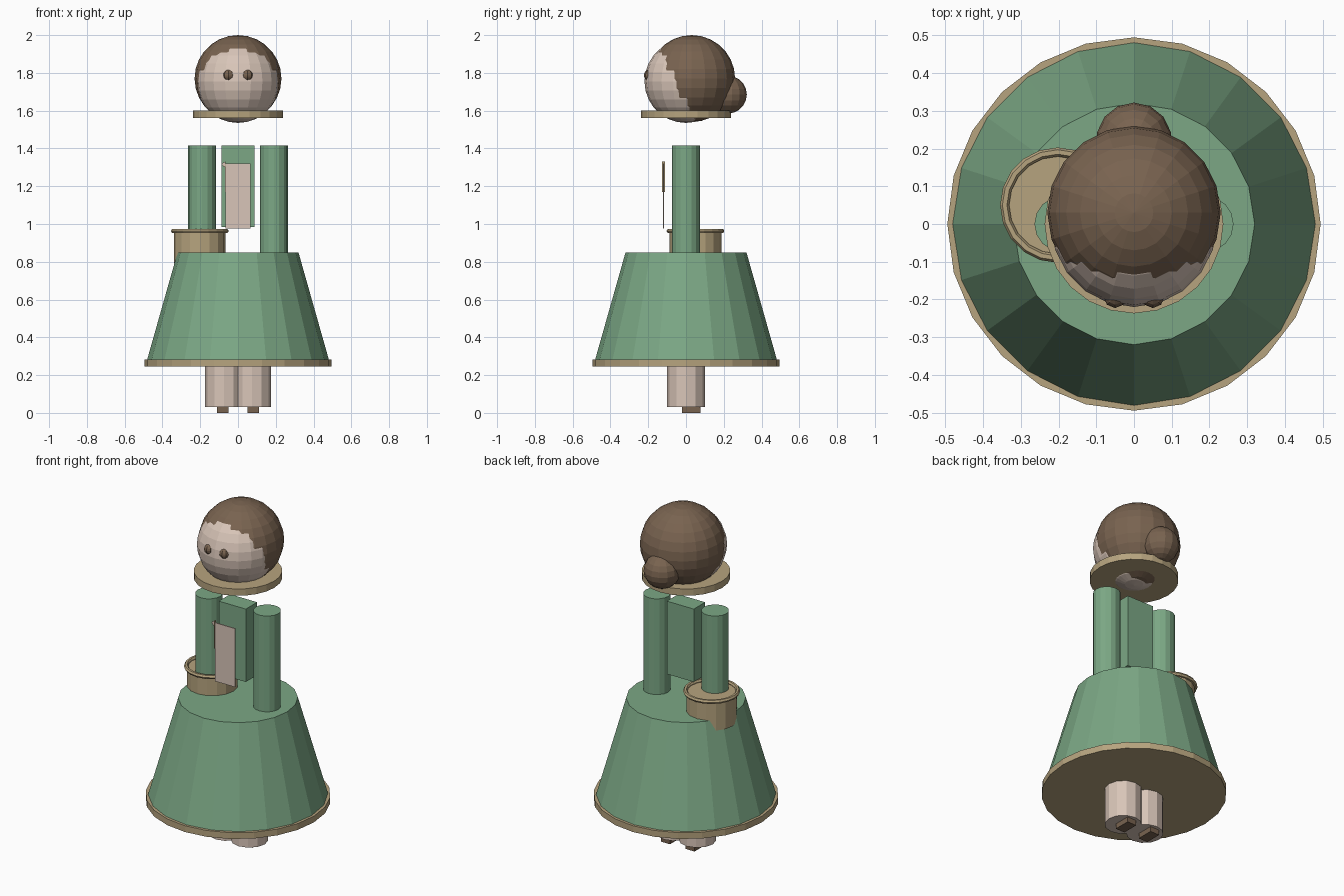
import bpy
import math
from mathutils import Vector

default = bpy.data.objects.get("Cube")
if default:
    bpy.data.objects.remove(default, do_unlink=True)


def make_material(name, rgb):
    mat = bpy.data.materials.new(name)
    mat.use_nodes = True
    mat.diffuse_color = (*rgb, 1)
    mat.node_tree.nodes["Principled BSDF"].inputs["Base Color"].default_value = (*rgb, 1)
    return mat


GREEN = make_material("cloth green", (0.20, 0.39, 0.235))
TAN = make_material("straw tan", (0.47, 0.37, 0.21))
BROWN = make_material("hair brown", (0.19, 0.125, 0.08))
PALE = make_material("pale skin", (0.69, 0.56, 0.48))


def finish(name, mat):
    obj = bpy.context.object
    obj.name = name
    obj.data.materials.clear()
    obj.data.materials.append(mat)
    return obj


def frustum(name, mat, sides, r_low, r_high, z_low, z_high, x=0, y=0):
    bpy.ops.mesh.primitive_cone_add(
        vertices=sides, radius1=r_low, radius2=r_high, depth=z_high - z_low,
        location=(x, y, (z_low + z_high) / 2))
    return finish(name, mat)


def ball(name, mat, radius, centre, segments=20, rings=14):
    bpy.ops.mesh.primitive_uv_sphere_add(
        segments=segments, ring_count=rings, radius=radius, location=centre)
    return finish(name, mat)


def box(name, mat, low, high):
    low, high = Vector(low), Vector(high)
    bpy.ops.mesh.primitive_cube_add(size=1, location=(low + high) / 2)
    bpy.context.object.scale = high - low
    return finish(name, mat)


# Skirt and hem band
frustum("skirt", GREEN, 20, 0.49, 0.32, 0.25, 0.85)
frustum("skirt_hem", TAN, 24, 0.495, 0.495, 0.245, 0.282)

# Legs, feet, arms and eyes in mirrored pairs
for side, s in (("left", 1), ("right", -1)):
    frustum(side + "_leg", PALE, 12, 0.1, 0.1, 0.03, 0.3, s * 0.075)
    box(side + "_foot", BROWN, (s * 0.08 - 0.03, -0.02, 0), (s * 0.08 + 0.03, 0.078, 0.05))
    frustum(side + "_arm", GREEN, 16, 0.074, 0.074, 0.81, 1.415, s * 0.19)
    ball(side + "_eye", BROWN, 0.031, (s * 0.05, -0.192, 1.787), 8, 8)

# Torso block and apron panel with its strap
box("torso", GREEN, (-0.088, -0.053, 0.985), (0.088, 0.053, 1.415))
box("apron", PALE, (-0.065, -0.122, 0.975), (0.065, -0.116, 1.32))
box("apron_strap", TAN, (-0.069, -0.126, 1.17), (-0.065, -0.111, 1.33))
tip = box("apron_tip", PALE, (-0.084, -0.122, 1.305), (-0.062, -0.116, 1.325))
tip.rotation_euler.y = math.radians(55)

# Basket on the right hip
frustum("basket", TAN, 16, 0.137, 0.137, 0.79, 0.958, -0.202, 0.05)
bpy.ops.mesh.primitive_torus_add(
    major_segments=20, minor_segments=6, major_radius=0.141, minor_radius=0.012,
    location=(-0.202, 0.05, 0.963))
finish("basket_rim", TAN)

# Head, hair, bun and wide collar
ball("head", PALE, 0.22, (0, 0, 1.755))
ball("hair", BROWN, 0.23, (0, 0.03, 1.77))
ball("hair_bun", BROWN, 0.1, (0, 0.222, 1.685), 14, 10)
frustum("collar", TAN, 24, 0.237, 0.237, 1.56, 1.6)
